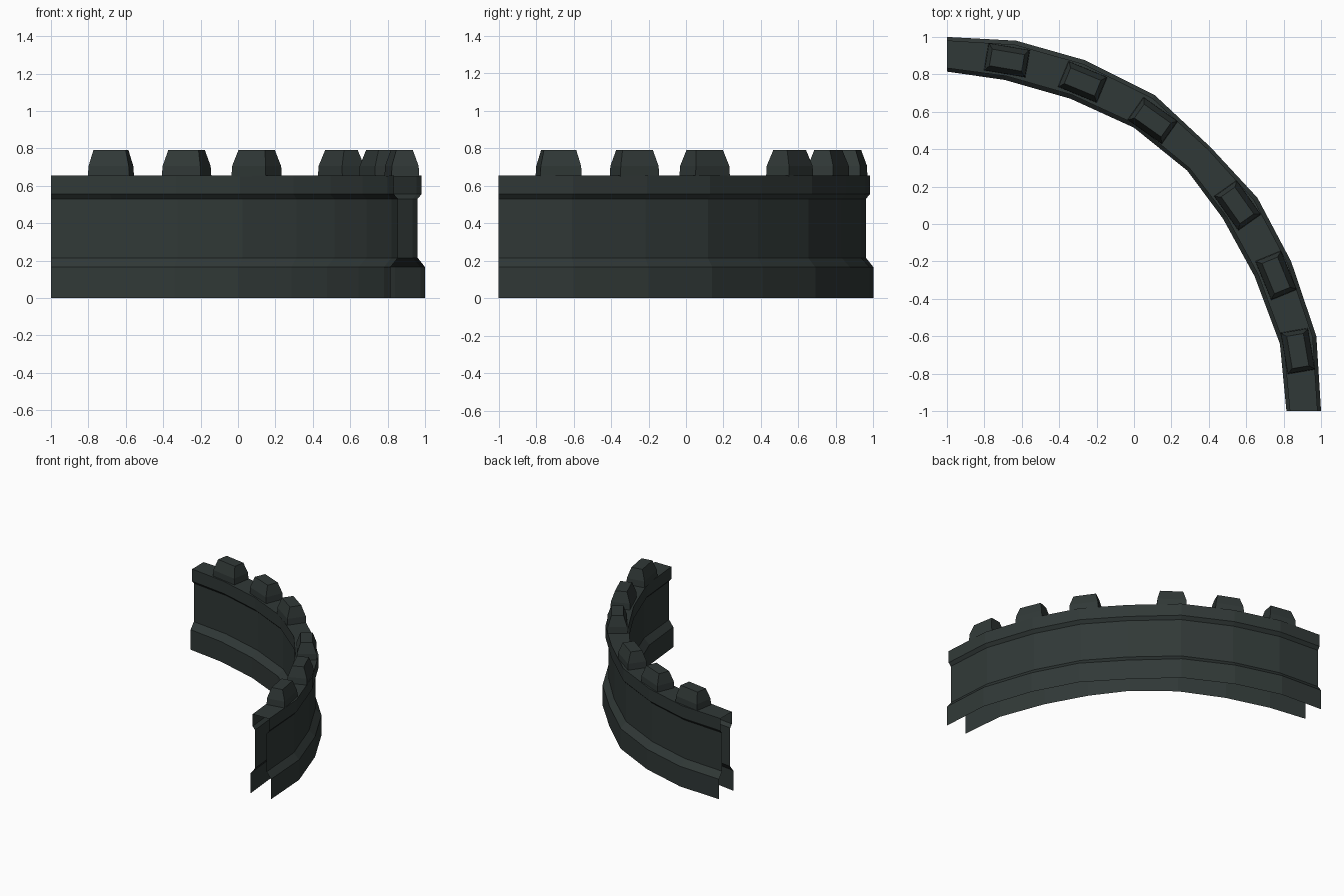
import bpy, bmesh, math
from mathutils import Vector, Matrix

if "Cube" in bpy.data.objects:
    bpy.data.objects.remove(bpy.data.objects["Cube"])

stone = bpy.data.materials.new("dark slate stone")
stone.diffuse_color = (0.03, 0.04, 0.038, 1)
stone.use_nodes = True
stone.node_tree.nodes["Principled BSDF"].inputs["Base Color"].default_value = stone.diffuse_color


def finish(bm, name):
    mesh = bpy.data.meshes.new(name)
    bm.to_mesh(mesh)
    bm.free()
    mesh.materials.append(stone)
    obj = bpy.data.objects.new(name, mesh)
    bpy.context.collection.objects.link(obj)
    return obj


# Plan of the foot of the wall: a quarter circle in eight straight runs
outer = [(-1, 1), (-0.63, 0.98), (-0.26, 0.875), (0.11, 0.69), (0.41, 0.41),
         (0.66, 0.14), (0.84, -0.2), (0.975, -0.6), (1, -1)]
inner = [(-1, 0.815), (-0.69, 0.77), (-0.34, 0.67), (0, 0.515), (0.285, 0.285),
         (0.475, 0.03), (0.645, -0.28), (0.78, -0.64), (0.815, -1)]

# Half section: (fraction in from the face, height); mirrored for the other face
half = [(0, 0), (0, 0.165), (0.215, 0.215), (0.215, 0.53), (0.1, 0.555), (0.1, 0.655)]
section = half + [(1 - t, z) for t, z in reversed(half)]

# Curved wall: hollow shell, open at the ends and underneath
bm = bmesh.new()
rows = []
for o, i in zip(outer, inner):
    o, i = Vector(o), Vector(i)
    rows.append([bm.verts.new((*o.lerp(i, t), z)) for t, z in section])
for a, b in zip(rows, rows[1:]):
    for k in range(len(section) - 1):
        bm.faces.new((a[k], a[k + 1], b[k + 1], b[k]))
bm.normal_update()
top = max(bm.faces, key=lambda f: f.calc_center_median().z)
if top.normal.z < 0:
    bmesh.ops.reverse_faces(bm, faces=bm.faces[:])
finish(bm, "curved_wall")


# Battlement blocks: upright base with a tapered top
def merlon(index, angle):
    bm = bmesh.new()
    rings = []
    for z, length, depth in [(0.65, 0.225, 0.148), (0.705, 0.218, 0.146), (0.79, 0.175, 0.09)]:
        rings.append([bm.verts.new((sx * length / 2, sy * depth / 2, z))
                      for sx, sy in ((-1, -1), (1, -1), (1, 1), (-1, 1))])
    for a, b in zip(rings, rings[1:]):
        for k in range(4):
            n = (k + 1) % 4
            bm.faces.new((a[k], a[n], b[n], b[k]))
    bm.faces.new(rings[-1])
    r = 1.903
    place = (Matrix.Translation((-1 + r * math.sin(angle), -1 + r * math.cos(angle), 0))
             @ Matrix.Rotation(-angle, 4, 'Z'))
    bm.transform(place)
    finish(bm, f"battlement_{index}")


for n, deg in enumerate([9.7, 22.4, 35.3, 54.7, 67.6, 80.3]):
    merlon(n + 1, math.radians(deg))
